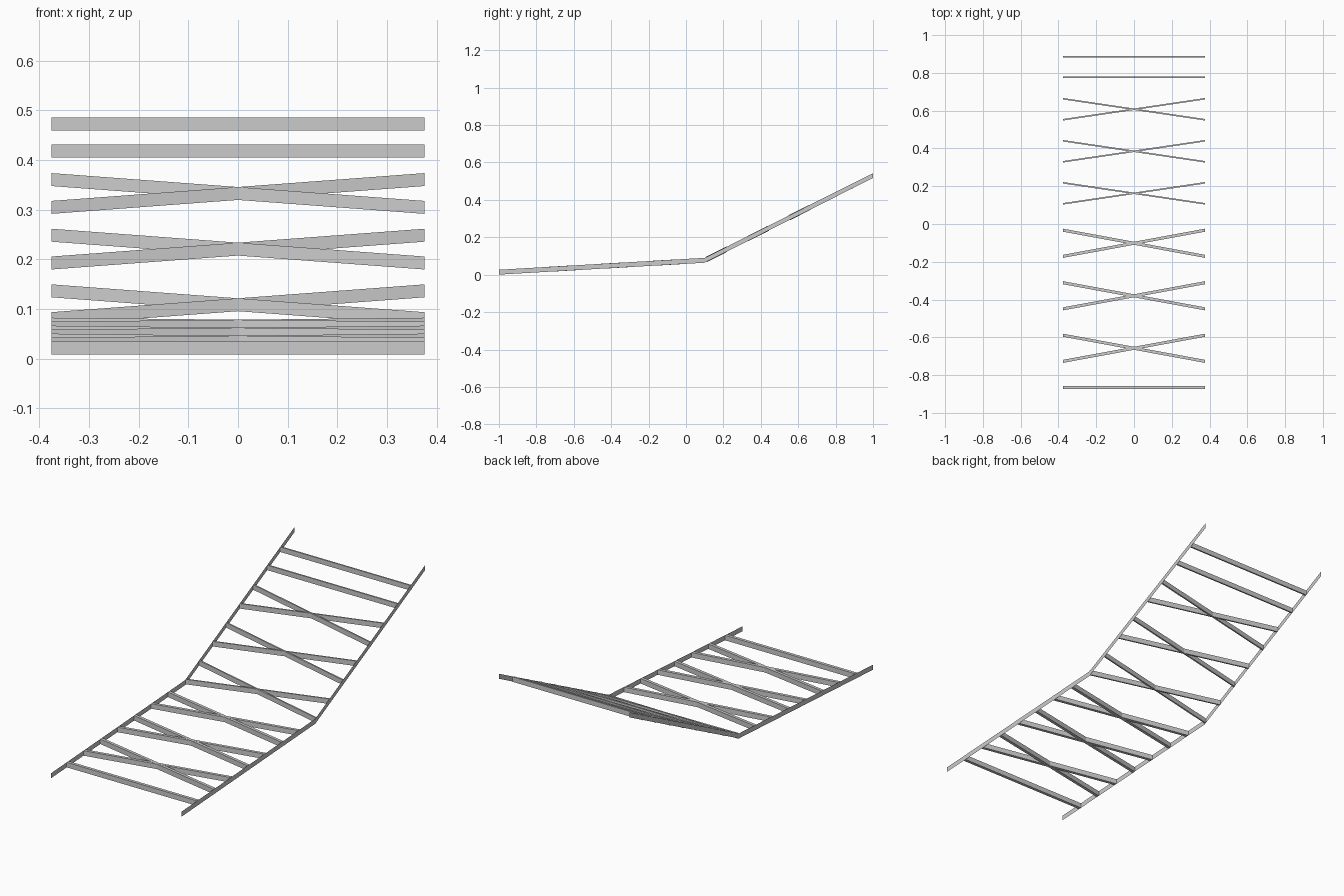
import bpy

if "Cube" in bpy.data.objects:
    bpy.data.objects.remove(bpy.data.objects["Cube"])

HALF_X = 0.375
RAIL = [(-1.0, 0.0135), (0.1, 0.077), (1.0, 0.53)]   # side path (y, z)
RAIL_H = 0.026


def rail_z(y):
    a, b = (RAIL[0], RAIL[1]) if y < RAIL[1][0] else (RAIL[1], RAIL[2])
    return a[1] + (b[1] - a[1]) * (y - a[0]) / (b[0] - a[0])


def make(name, verts, faces):
    mesh = bpy.data.meshes.new(name)
    mesh.from_pydata(verts, [], faces)
    mesh.update()
    obj = bpy.data.objects.new(name, mesh)
    bpy.context.collection.objects.link(obj)
    return obj


# Bent side rails: thin sheet strips
def rail(name, x):
    verts = []
    for y, z in RAIL:
        verts += [(x, y, z - RAIL_H / 2), (x, y, z + RAIL_H / 2)]
    faces = [(0, 2, 3, 1), (2, 4, 5, 3)]
    if x < 0:
        faces = [f[::-1] for f in faces]
    make(name, verts, faces)


# Slat running from the left rail at y0 to the right rail at y1
def slat(name, y0, y1, width, height=0.026):
    verts = []
    for x, y in ((-HALF_X, y0), (HALF_X, y1)):
        z = rail_z(y)
        for dy, dz in ((-1, -1), (1, -1), (1, 1), (-1, 1)):
            verts.append((x, y + dy * width / 2, z + dz * height / 2))
    faces = [(0, 3, 2, 1), (4, 5, 6, 7)]
    faces += [(i, (i + 1) % 4, (i + 1) % 4 + 4, i + 4) for i in range(4)]
    make(name, verts, faces)


rail("left_rail", -HALF_X)
rail("right_rail", HALF_X)

# Straight slats at both ends
slat("foot_slat", -0.865, -0.865, 0.016)
slat("head_slat_lower", 0.778, 0.778, 0.008)
slat("head_slat_upper", 0.885, 0.885, 0.008)

# Crossed slat pairs: lower section, then raised section
for part, start, step, span, width in (("seat", -0.727, 0.278, 0.138, 0.016),
                                       ("back", 0.107, 0.2225, 0.111, 0.008)):
    for i in range(3):
        a = start + i * step
        slat(f"{part}_cross_slat_a_{i + 1}", a, a + span, width)
        slat(f"{part}_cross_slat_b_{i + 1}", a + span, a, width)
